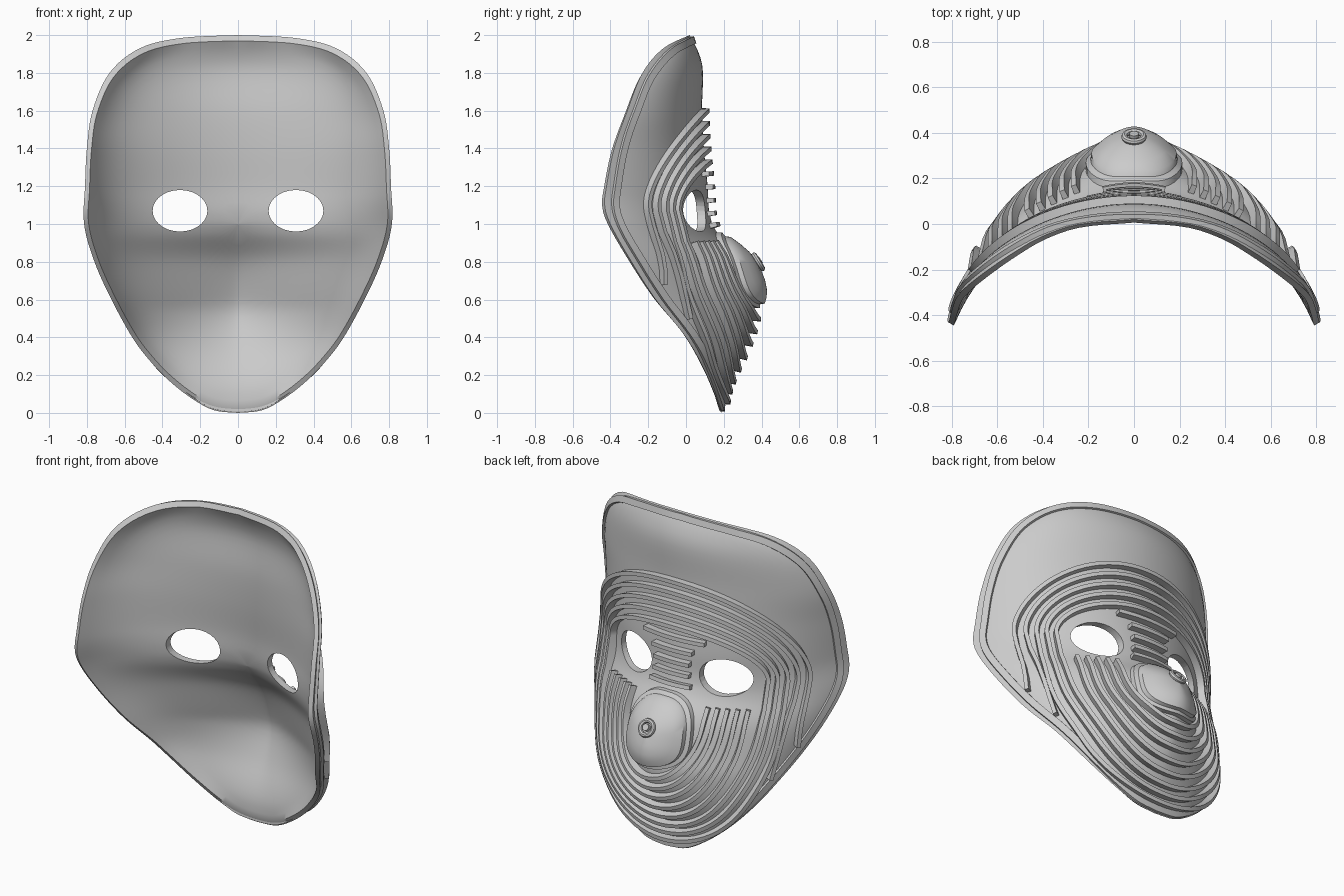
import bpy, bmesh, math
from mathutils import Vector

if "Cube" in bpy.data.objects:
    bpy.data.objects.remove(bpy.data.objects["Cube"])


def spline(pts, n=8):
    """Catmull-Rom samples through 2D points."""
    p = [Vector(q) for q in pts]
    p = [p[0]] + p + [p[-1]]
    out = []
    for i in range(1, len(p) - 2):
        a, b, c, d = p[i - 1:i + 3]
        for k in range(n):
            t = k / n
            out.append(0.5 * (2 * b + (c - a) * t + (2 * a - 5 * b + 4 * c - d) * t * t
                              + (3 * b - a - 3 * c + d) * t ** 3))
    return out + [p[-1]]


def lookup(samples, z):
    """Linear interpolation of (value, z) samples, z rising."""
    if z <= samples[0].y:
        return samples[0].x
    for a, b in zip(samples, samples[1:]):
        if z <= b.y:
            return a.x + (b.x - a.x) * (z - a.y) / max(b.y - a.y, 1e-6)
    return samples[-1].x


# face outline (x, z), centre-line depth (y, z), rim depth (y, z), side fall-off power (p, z)
OUT = spline([(0, 0), (.13, .015), (.25, .08), (.37, .175), (.47, .28), (.56, .4), (.67, .6), (.76, .8),
              (.815, 1), (.81, 1.2), (.8, 1.4), (.77, 1.6), (.68, 1.8), (.52, 1.93), (.3, 1.985), (0, 2)], 6)
MID = spline([(.19, 0), (.205, .1), (.24, .2), (.31, .35), (.36, .5), (.355, .6), (.28, .8), (.165, .95),
              (.125, 1.05), (.115, 1.2), (.095, 1.4), (.085, 1.6), (.09, 1.8), (.07, 1.9), (.02, 2)])
RIM = spline([(.19, 0), (.11, .2), (0, .4), (-.16, .6), (-.3, .82), (-.4, 1), (-.43, 1.1),
              (-.42, 1.2), (-.38, 1.4), (-.31, 1.6), (-.23, 1.8), (-.12, 1.93), (.02, 2)])
POW = spline([(1.9, 0), (1.7, .25), (1.4, .5), (1.35, .7), (1.55, .9), (1.9, 1.1), (2, 1.4), (2, 2)])


def surf(x, z):
    t = min(math.hypot(x, .02) / max(lookup(OUT, z), .02), 1.03)
    c = lookup(MID, z)
    return c + (lookup(RIM, z) - c) * (.75 * t ** lookup(POW, z) + .25 * t ** 8)


def normal(x, z):
    e = .02
    gx = (surf(x + e, z) - surf(x - e, z)) / (2 * e)
    gz = (surf(x, z + e) - surf(x, z - e)) / (2 * e)
    lim = lambda g: max(-1.6, min(1.6, g))
    return Vector((-lim(gx), 1, -lim(gz) * .6)).normalized()


def make(name, rings, closed_rings, caps):
    """Loft closed vertex loops into an object."""
    bm = bmesh.new()
    loops = [[bm.verts.new(v) for v in r] for r in rings]
    pairs = list(zip(loops, loops[1:]))
    if closed_rings:
        pairs.append((loops[-1], loops[0]))
    for a, b in pairs:
        n = len(a)
        for i in range(n):
            bm.faces.new((a[i], a[(i + 1) % n], b[(i + 1) % n], b[i]))
    if caps:
        bm.faces.new(loops[0])
        bm.faces.new(loops[-1][::-1])
    bmesh.ops.recalc_face_normals(bm, faces=bm.faces)
    me = bpy.data.meshes.new(name)
    bm.to_mesh(me)
    bm.free()
    ob = bpy.data.objects.new(name, me)
    bpy.context.collection.objects.link(ob)
    return ob


def smooth(ob):
    bpy.ops.object.select_all(action='DESELECT')
    ob.select_set(True)
    bpy.context.view_layer.objects.active = ob
    bpy.ops.object.shade_smooth_by_angle(angle=math.radians(35))


def ridge(name, path, width=.028, height=.04, closed=False):
    """Box-section rib standing on the face along an (x, z) path."""
    rings = []
    n = len(path)
    for i, (x, z) in enumerate(path):
        a = path[(i - 1) % n if closed else max(i - 1, 0)]
        b = path[(i + 1) % n if closed else min(i + 1, n - 1)]
        p = Vector((x, surf(x, z), z))
        tan = Vector((b[0], surf(*b), b[1])) - Vector((a[0], surf(*a), a[1]))
        nor = normal(x, z)
        side = tan.cross(nor).normalized() * width / 2
        lo, hi = p - nor * .012, p + nor * height
        rings.append([lo - side, hi - side * .85, hi + side * .85, lo + side])
    ob = make(name, rings, closed, not closed)
    smooth(ob)


def mirrored(half):
    """Half path ending on the centre line -> full path."""
    return half + [(-x, z) for x, z in half[-2::-1]]


# shell: outer and inner skins as rings shrinking to the face centre
loop = [(p.x, p.y) for p in OUT] + [(-p.x, p.y) for p in OUT[-2:0:-1]]
N = 26
outer, inner = [], []
for k in range(N):
    r = (N - k - .97 * (k == N - 1)) / N
    s = r * (1 - .03 * r * r)
    o, q = [], []
    for x, z in loop:
        y = surf(x * r, 1 + (z - 1) * r)
        o.append((x * r, y, 1 + (z - 1) * r))
        q.append((x * s, y - .045 * (1 - .7 * r ** 4), 1 + (z - 1) * s))
    outer.append(o)
    inner.append(q)
shell = make("mask_shell", outer[::-1] + inner, False, True)

# eye holes
for sx in (-1, 1):
    bpy.ops.mesh.primitive_cylinder_add(vertices=28, radius=1, depth=1, location=(.307 * sx, 0, 1.07),
                                        rotation=(math.pi / 2, 0, 0))
    cut = bpy.context.object
    cut.name = "eye_cutter"
    cut.scale = (.145, .11, 1)
    cut.hide_render = True
    m = shell.modifiers.new("eye", 'BOOLEAN')
    m.object, m.operation, m.solver = cut, 'DIFFERENCE', 'EXACT'
    bpy.context.view_layer.objects.active = shell
    bpy.ops.object.modifier_apply(modifier=m.name)
    bpy.data.objects.remove(cut)
smooth(shell)

# raised border
ridge("rim_lip", [(x * .968, 1 + (z - 1) * .972) for x, z in loop], .045, .014, True)


def arc(a, b, zc, up, n=22, e=.95):
    """Quarter superellipse from the side (a, zc) to the centre line."""
    return [(a * math.cos(t) ** e if k < n else 0, zc + up * b * math.sin(t) ** e)
            for k in range(n + 1) for t in [k / n * math.pi / 2]]


# brow ribs wrapping down the sides; inner ones carry on round the chin
for i in range(5):
    a, top = .69 - .042 * i, 1.6 - .068 * i
    brow = mirrored(arc(a, top - 1.07, 1.07, 1))
    if i < 2:
        ex, ez = ((.665, .68), (.57, .5))[i]
        tail = [(a + (ex - a) * t ** 1.5, 1.07 + (ez - 1.07) * t) for t in [1, .8, .6, .4, .2]]
        ridge("brow_rib", tail + brow + [(-x, z) for x, z in tail[::-1]])
    else:
        chin = mirrored(arc(a, .9 - (.06, .115, .17)[i - 2], .9, -1))
        ridge("face_rib", brow + chin[::-1], closed=True)

# cheek ribs starting under the eyes and passing below the muzzle
for j in range(5):
    x0 = .25 + .05 * j
    ridge("cheek_rib", [(x0, .9)] + mirrored(
        arc(x0, .83 - (.5, .435, .37, .3, .235)[j], .83, -1)) + [(-x0, .9)])

# short ribs across the nose bridge
for z, w in ((1.265, .2), (1.195, .13), (1.125, .115), (1.055, .115), (.99, .13)):
    ridge("bridge_rib", [(w * k / 4, z) for k in range(-4, 5)])

# muzzle: stepped flange with a domed cup
rings = []
for s, h in ((1, -.02), (1, .03), (.9, .035), (.88, .06), (.7, .08), (.5, .093), (.25, .1), (.002, .1)):
    ring = []
    for k in range(48):
        t = 2 * math.pi * k / 48
        c, d = math.cos(t), math.sin(t)
        z = .755 + .2 * s * math.copysign(abs(d) ** .75, d)
        x = .21 * s * math.copysign(abs(c) ** .8, c) * (1 - .12 * d)
        ring.append((x, surf(x, z) + h, z))
    rings.append(ring)
smooth(make("muzzle", rings, False, False))

# round valve on the muzzle
tilt = Vector((0, .85, .53)).to_track_quat('Z', 'Y').to_euler()
bpy.ops.mesh.primitive_torus_add(major_radius=.042, minor_radius=.014, major_segments=28, minor_segments=8,
                                 location=(0, .383, .8), rotation=tilt)
bpy.context.object.name = "valve_ring"
smooth(bpy.context.object)
bpy.ops.mesh.primitive_cylinder_add(vertices=20, radius=.02, depth=.04, location=(0, .38, .8), rotation=tilt)
bpy.context.object.name = "valve_button"
smooth(bpy.context.object)
